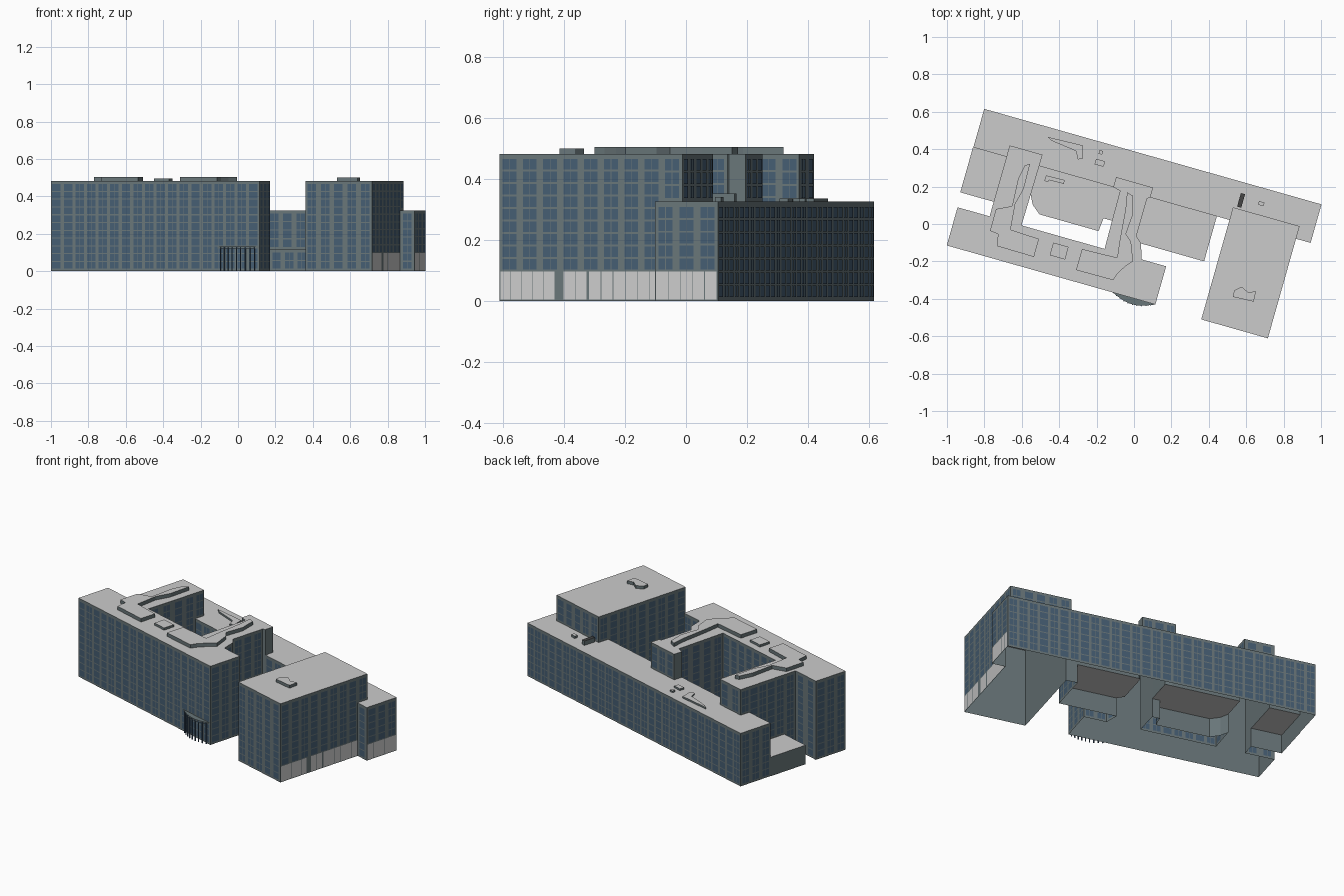
import bpy, bmesh, math
from mathutils import Vector, Matrix

if "Cube" in bpy.data.objects:
    bpy.data.objects.remove(bpy.data.objects["Cube"])

C, S = 0.9622, 0.2724            # building grid is turned about -15.8 degrees


def W(u, v):                     # building grid -> world
    return (u * C + v * S, -u * S + v * C)


def mat(name, *rgb):
    m = bpy.data.materials.new(name)
    m.diffuse_color = (*rgb, 1)
    m.use_nodes = True
    m.node_tree.nodes["Principled BSDF"].inputs["Base Color"].default_value = m.diffuse_color
    return m


WALL = mat("wall", 0.14, 0.18, 0.19)
ROOF = mat("roof", 0.56, 0.56, 0.56)
GLASS = mat("glass", 0.06, 0.11, 0.17)
SHOP = mat("shopfront", 0.56, 0.56, 0.56)
FRAME = mat("frame", 0.05, 0.1, 0.17)
DARK = mat("dark", 0.06, 0.06, 0.06)


def finish(name, bm, *mats):
    me = bpy.data.meshes.new(name)
    bm.to_mesh(me)
    bm.free()
    for m in mats:
        me.materials.append(m)
    ob = bpy.data.objects.new(name, me)
    bpy.context.collection.objects.link(ob)
    return ob


def shell(name, pts, bases, top, roof=ROOF):
    """Roof outline (counter-clockwise) with a wall down to each base; None = no wall."""
    bm = bmesh.new()
    hi = [bm.verts.new((x, y, top)) for x, y in pts]
    n = len(pts)
    for i, b in enumerate(bases):
        j = (i + 1) % n
        if b is not None:
            lo = [bm.verts.new((*pts[k], b)) for k in (i, j)]
            bm.faces.new((lo[0], lo[1], hi[j], hi[i]))
    bm.faces.new(hi).material_index = 1
    return finish(name, bm, WALL, roof)


def raised(name, pts, z0, z1, roof=ROOF):
    """Small solid standing on a roof."""
    area = sum(a[0] * b[1] - b[0] * a[1] for a, b in zip(pts, pts[1:] + pts[:1]))
    return shell(name, pts if area > 0 else pts[::-1], [z0] * len(pts), z1, roof)


win, shop = bmesh.new(), bmesh.new()


def pane(bm, p, d, s0, s1, z0, z1):
    """Thin panel just proud of a wall running from p along d."""
    n = Vector((d.y, -d.x)) * 0.0018
    a, b = p + d * s0 + n, p + d * s1 + n
    bm.faces.new([bm.verts.new((q.x, q.y, z)) for q, z in
                  ((a, z0), (b, z0), (b, z1), (a, z1))])


def facade(p, q, z0, z1):
    """Rows of paired windows between two grid points."""
    p, q = Vector(W(*p)), Vector(W(*q))
    d = q - p
    L = d.length
    d.normalize()
    cols = int(L / 0.062)
    rows = max(1, round((z1 - z0) / 0.041))
    if not cols:
        return
    cp, rp = L / cols, (z1 - z0) / rows
    for i in range(cols):
        m = (i + 0.5) * cp
        for k in range(rows):
            z = z0 + k * rp
            for s in (m - 0.0235, m + 0.001):
                pane(win, p, d, s, s + 0.0225, z + 0.003, z + rp - 0.003)


def shopfront(p, q):
    p, q = Vector(W(*p)), Vector(W(*q))
    d = q - p
    L = d.length
    d.normalize()
    n = round(L / 0.038)
    for i in range(n):
        pane(shop, p, d, i * L / n + 0.001, (i + 1) * L / n - 0.001, 0.004, 0.097)


def block(name, pts, h, bases, first={}, blank=False):
    """Open-bottomed block; windows start just above each wall's base."""
    shell(name, [W(*p) for p in pts], bases, h)
    for i, b in enumerate(bases):
        if b is not None and not blank:
            facade(pts[i], pts[(i + 1) % len(pts)], first.get(i, b + 0.01), h - 0.014)


def rect(u0, u1, v0, v1):
    return [(u0, v0), (u1, v0), (u1, v1), (u0, v1)]


LOW, HIGH, DECK, N = 0.325, 0.482, 0.117, None

# long rear bar, notched around the two legs and the right wing
bar = [(-.938, .16), (-.754, .16), (-.754, .223), (-.572, .223), (-.572, .16),
       (-.16, .16), (-.16, .215), (.045, .215), (.045, .16), (.415, .16),
       (.485, .16), (.485, .23), (.855, .23), (.855, .16), (.936, .16),
       (.936, .374), (-.938, .374)]
block("rear_bar", bar, LOW,
      (DECK, N, N, N, DECK, N, N, N, DECK, 0, N, N, N, 0, 0, 0, 0), {14: .1})

# right wing
wing = [(.485, -.393), (.855, -.393), (.855, .16), (.855, .23), (.485, .23), (.485, .16)]
block("right_wing", wing, HIGH, (0, 0, LOW, LOW, LOW, 0), {1: .1})

# front wing with its two legs reaching back over the bar
ring = [(-.932, -.383), (.227, -.383), (.227, -.171), (.09, -.171), (.065, -.09),
        (.03, -.06), (.03, .15), (.045, .16), (.045, .215), (-.16, .215),
        (-.16, .16), (-.12, .15), (-.118, -.015), (-.115, -.171), (-.577, -.171),
        (-.574, 0), (-.572, .16), (-.572, .223), (-.754, .223), (-.754, .16),
        (-.754, -.09), (-.754, -.171), (-.932, -.171)]
block("front_wing_and_legs", ring, HIGH,
      (0, 0, 0, 0, DECK, DECK, DECK, LOW, LOW, LOW, DECK, DECK, 0, 0, 0,
       DECK, LOW, LOW, LOW, DECK, 0, 0, 0))

# low terraces joining the parts
block("west_terrace", rect(-.94, -.754, -.09, .16), DECK, (0, N, N, 0), blank=True)
block("court_terrace", [(-.5, -.088), (-.172, -.088), (-.165, -.015), (-.118, -.015),
                        (-.118, .16), (-.574, .16), (-.574, .0), (-.548, -.05)],
      DECK, (0, 0, 0, N, N, N, 0, 0))
block("east_terrace", [(.065, -.09), (.415, -.09), (.415, .16), (.03, .16), (.03, -.06)],
      DECK, (0, 0, N, N, N))

# ground-floor shopfronts on the right side
for a, b in ((-.391, -.205), (-.175, -.095), (-.088, .158)):
    shopfront((.855, a), (.855, b))
shopfront((.936, .163), (.936, .37))

finish("windows", win, GLASS)
finish("shopfront_panels", shop, SHOP)

# raised roof strips and plant boxes (world xy outlines)
raised("west_roof_strip",
       [(-.556, .32), (-.583, .315), (-.62, .24), (-.652, .096), (-.738, .08),
        (-.77, -.037), (-.727, -.053), (-.733, -.118), (-.535, -.176),
        (-.508, -.08), (-.66, -.03), (-.635, .107), (-.59, .187)], HIGH, .504)
raised("east_roof_strip",
       [(-.037, .17), (-.005, .15), (-.005, .053), (-.043, -.053), (-.016, -.096),
        (-.005, -.198), (-.05, -.23), (-.09, -.267), (-.112, -.3), (-.31, -.246),
        (-.278, -.134), (-.09, -.18), (-.075, -.08), (-.06, 0), (-.045, .08)],
       HIGH, .504)
raised("roof_box", [W(*p) for p in rect(-.388, -.303, -.283, -.213)], HIGH, .496)
raised("wing_roof_box", [(.53, -.39), (.64, -.415), (.652, -.36), (.61, -.365),
                         (.575, -.335), (.535, -.355)], HIGH, .5)
raised("bar_roof_strip", [(-.46, .465), (-.272, .42), (-.272, .35), (-.3, .345),
                          (-.31, .39), (-.44, .445)], LOW, .336)
raised("bar_roof_box", [W(*p) for p in rect(-.29, -.24, .25, .28)], LOW, .336)
raised("bar_small_box", [W(*p) for p in rect(-.285, -.265, .31, .33)], LOW, .336)
raised("bar_vent", [W(*p) for p in rect(.61, .64, .28, .3)], LOW, .34)
raised("terrace_roof_strip", [(-.48, .23), (-.47, .26), (-.37, .235), (-.375, .215),
                              (-.455, .235), (-.46, .225)], DECK, .13)
raised("bar_roof_hatch", [W(*p) for p in rect(.505, .528, .24, .315)], LOW, .352, DARK)

# curved entrance canopy on posts
arc = [(-.01 + .237 * i / 10, -.383 - .033 * math.sin(math.pi * i / 10)) for i in range(11)]
raised("entrance_canopy", [W(*p) for p in arc], .122, .132, WALL)
bm = bmesh.new()
for u, v in arc[1:-1]:
    x, y = W(u, v)
    bmesh.ops.create_cone(bm, cap_ends=True, segments=6, radius1=.0035, radius2=.0035,
                          depth=.13, matrix=Matrix.Translation((x, y, .065)))
finish("canopy_posts", bm, FRAME)
